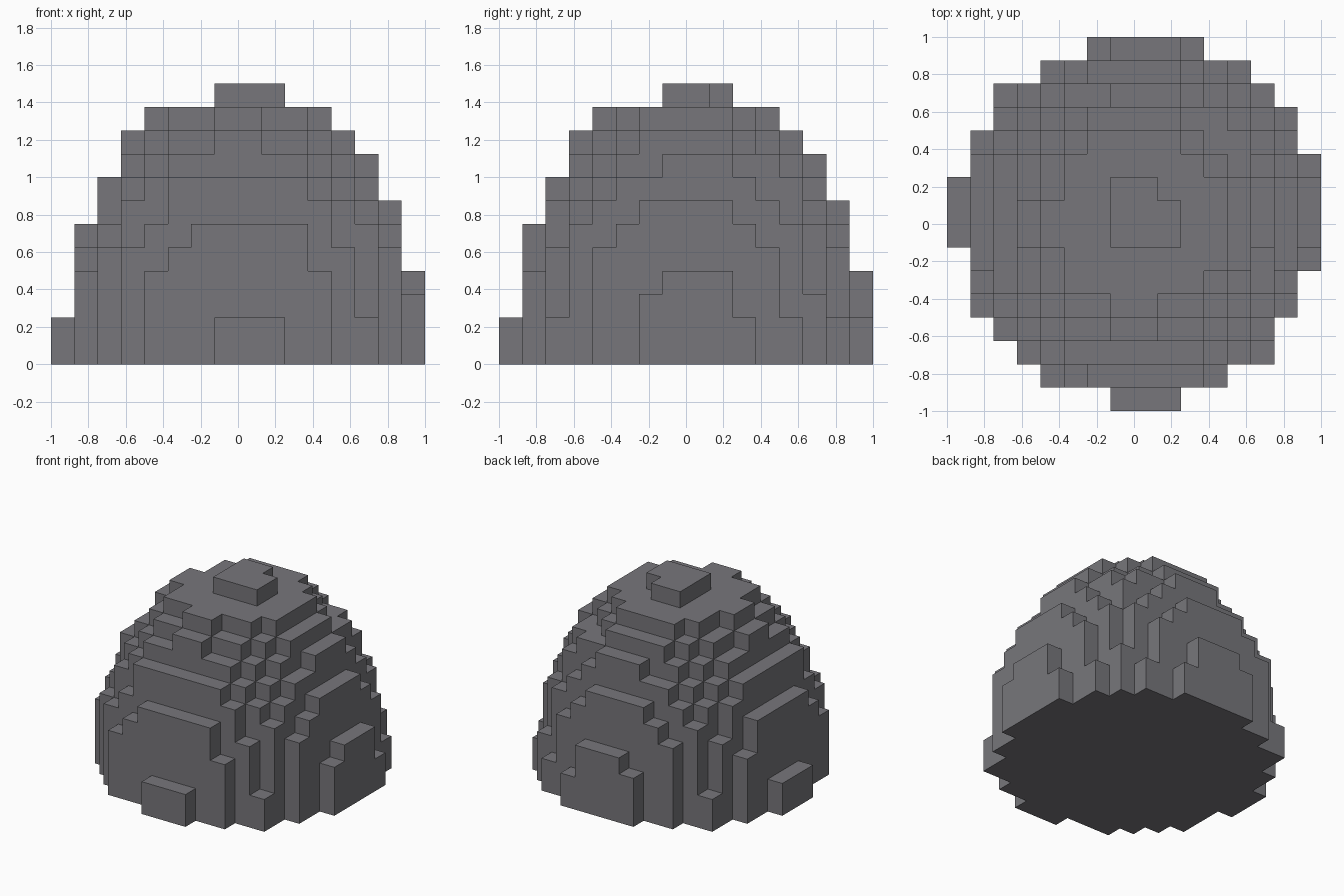
import bpy, bmesh, math
from mathutils import Vector

if "Cube" in bpy.data.objects:
    bpy.data.objects.remove(bpy.data.objects["Cube"], do_unlink=True)

S = 0.125          # edge of one block
CENTRE = 0.12      # slight off-centre lean of every layer, in blocks
# squared radius of each layer of blocks, from the ground up
RADII_SQ = [60.6, 60.6, 58.0, 57.0, 54.2, 50.6, 43.8, 39.8, 31.5, 22.6, 14.1, 2.5]

stone = bpy.data.materials.new("stone_grey")
stone.use_nodes = True
GREY = (0.185, 0.183, 0.198, 1.0)
stone.diffuse_color = GREY
bsdf = next(n for n in stone.node_tree.nodes if n.type == 'BSDF_PRINCIPLED')
bsdf.inputs["Base Color"].default_value = GREY
bsdf.inputs["Roughness"].default_value = 0.9

# Every block whose middle lies inside its layer's circle
blocks = {(i, j, k)
          for k, r2 in enumerate(RADII_SQ)
          for i in range(-8, 8) for j in range(-8, 8)
          if (i + 0.5 - CENTRE) ** 2 + (j + 0.5 - CENTRE) ** 2 <= r2}

# Only the exposed block sides become faces
bm = bmesh.new()
for block in blocks:
    middle = Vector(block) + Vector((0.5, 0.5, 0.5))
    for axis in range(3):
        for sign in (-1, 1):
            n = Vector((0, 0, 0))
            n[axis] = sign
            if tuple(int(b + d) for b, d in zip(block, n)) in blocks:
                continue
            u = Vector((0, 0, 0))
            u[(axis + 1) % 3] = 0.5
            v = n.cross(u)
            corners = [middle + n * 0.5 + a * u + b * v
                       for a, b in ((-1, -1), (1, -1), (1, 1), (-1, 1))]
            bm.faces.new([bm.verts.new(c * S) for c in corners])

# Weld, then merge coplanar block sides into broad flat faces
bmesh.ops.remove_doubles(bm, verts=bm.verts, dist=0.001)
bmesh.ops.dissolve_limit(bm, angle_limit=math.radians(1),
                         verts=bm.verts, edges=bm.edges)
mesh = bpy.data.meshes.new("stepped_dome")
bm.to_mesh(mesh)
bm.free()
mesh.materials.append(stone)
dome = bpy.data.objects.new("stepped_dome", mesh)
bpy.context.collection.objects.link(dome)
